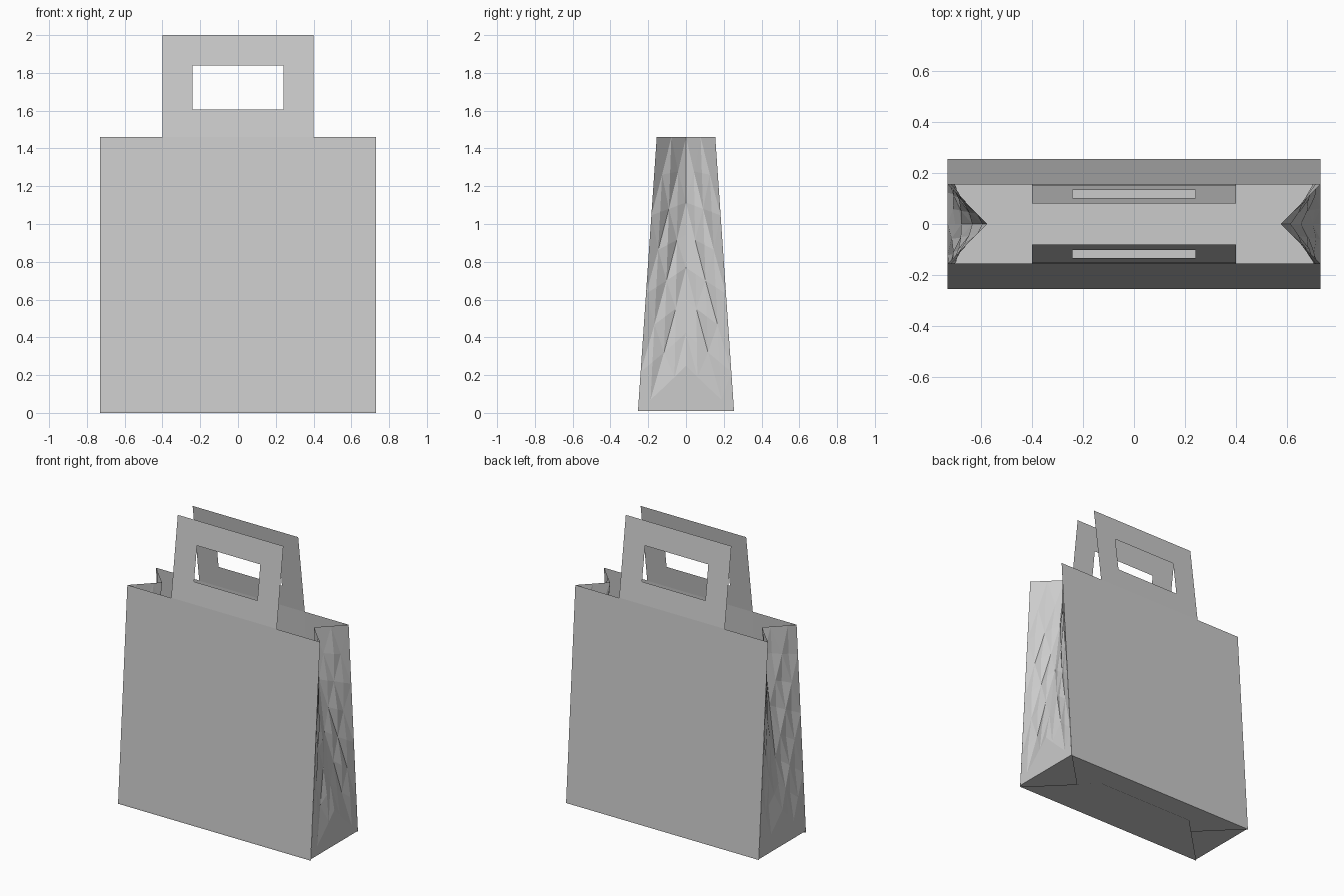
import bpy, bmesh, random

if "Cube" in bpy.data.objects:
    bpy.data.objects.remove(bpy.data.objects["Cube"])

random.seed(4)
HX, TOP, BASE = 0.73, 1.46, 0.01      # half width, rim height, floor height
YB, YT = 0.255, 0.155                 # half depth at base and rim


def half_depth(z):
    return YB + (YT - YB) * z / TOP


def make(name, bm):
    bmesh.ops.remove_doubles(bm, verts=bm.verts, dist=0.0005)
    me = bpy.data.meshes.new(name)
    bm.to_mesh(me)
    bm.free()
    ob = bpy.data.objects.new(name, me)
    bpy.context.collection.objects.link(ob)
    return ob


def sheet(name, points):
    bm = bmesh.new()
    bm.faces.new([bm.verts.new(p) for p in points])
    return make(name, bm)


# Front and back walls
for side, label in ((-1, "front"), (1, "back")):
    pts = [(-HX, side * YB, BASE), (HX, side * YB, BASE),
           (HX, side * YT, TOP), (-HX, side * YT, TOP)]
    sheet(label + "_wall", pts if side < 0 else pts[::-1])


# Side gussets: flat triangle at the foot, inward fold growing towards the rim
def gusset(name, sx):
    bm = bmesh.new()
    cols, rows = 8, 7
    grid = []
    for i in range(cols + 1):
        s = -1 + 2 * i / cols
        a = abs(s)
        fold = BASE + 0.24 * (1 - a)
        line = [bm.verts.new((sx * HX, s * half_depth(BASE), BASE))]
        for j in range(rows + 1):
            t = j / rows
            z = fold + (TOP - fold) * t
            depth = 0.155 * t ** 0.85 * (1 - a)
            # light paper creases away from the folded edges
            if 0.1 < a < 0.9 and 0 < j < rows:
                depth += (0.008 if (i + j) % 2 else -0.004) + random.uniform(-.003, .003)
            line.append(bm.verts.new((sx * (HX - max(depth, 0)), s * half_depth(z), z)))
        grid.append(line)
    for i in range(cols):
        for j in range(rows + 1):
            q = [grid[i][j], grid[i + 1][j], grid[i + 1][j + 1], grid[i][j + 1]]
            if sx < 0:
                q.reverse()
            k = (i + j) % 2
            bm.faces.new((q[k], q[k + 1], q[k + 2]))
            bm.faces.new((q[k], q[k + 2], q[(k + 3) % 4]))
    return make(name, bm)


gusset("right_gusset", 1)
gusset("left_gusset", -1)

# Folded bottom: end flaps inside, long trapezoid flaps overlapping outside
for sx, label in ((1, "right"), (-1, "left")):
    pts = [(sx * HX, -YB, BASE), (sx * HX, YB, BASE), (sx * 0.42, YB, BASE),
           (sx * 0.23, 0.07, BASE), (sx * 0.23, -0.07, BASE), (sx * 0.42, -YB, BASE)]
    sheet(label + "_bottom_flap", pts[::-sx])
for sy, z, label in ((1, 0.005, "back"), (-1, 0.0, "front")):
    pts = [(-HX, sy * YB, BASE), (HX, sy * YB, BASE), (HX, sy * YB, z),
           (0.365, -sy * 0.11, z), (-0.365, -sy * 0.11, z), (-HX, sy * YB, z)]
    bm = bmesh.new()
    v = [bm.verts.new(p) for p in pts]
    bm.faces.new((v[0], v[1], v[2], v[5]))
    bm.faces.new((v[5], v[2], v[3], v[4]))
    make(label + "_bottom_flap", bm)


# Handles: strip glued inside the wall, with a cut-out grip leaning inward
def handle(name, sy):
    xs = [-0.40, -0.24, 0.24, 0.40]
    zs = [0.80, TOP, 1.605, 1.84, 2.0]

    def y_at(z):
        if z <= TOP:
            return half_depth(z) - 0.003
        return YT - 0.003 - 0.072 * (z - TOP) / (2 - TOP)
    bm = bmesh.new()
    g = [[bm.verts.new((x, sy * y_at(z), z)) for x in xs] for z in zs]
    for r in range(4):
        for c in range(3):
            if (r, c) == (2, 1):
                continue
            q = [g[r][c], g[r][c + 1], g[r + 1][c + 1], g[r + 1][c]]
            bm.faces.new(q if sy < 0 else q[::-1])
    return make(name, bm)


handle("front_handle", -1)
handle("back_handle", 1)
